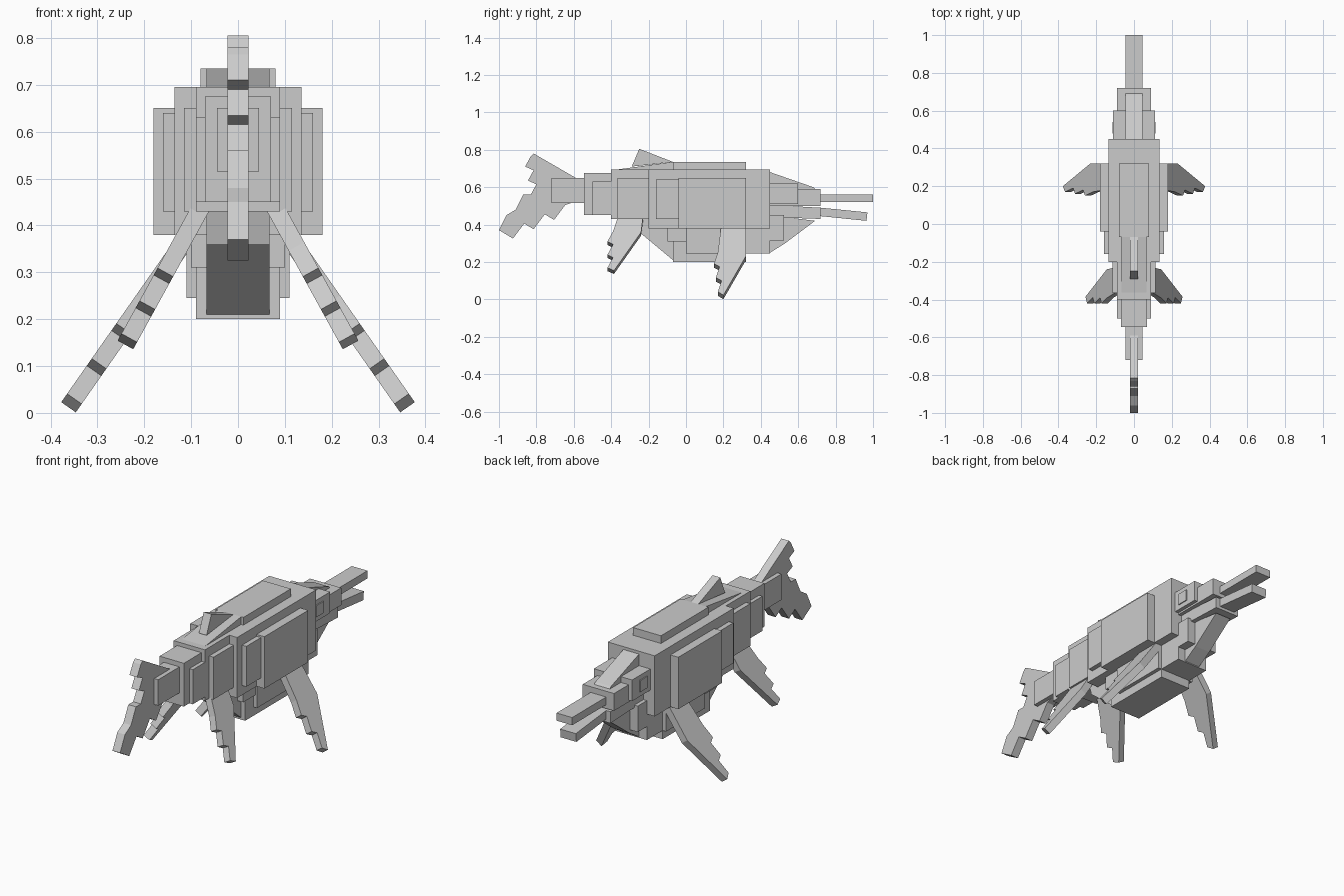
import bpy
import bmesh
from mathutils import Vector

cube = bpy.data.objects.get("Cube")
if cube:
    bpy.data.objects.remove(cube)

grey = bpy.data.materials.new("plain grey")
grey.use_nodes = True
tone = (.6, .6, .6, 1)
grey.diffuse_color = tone
grey.node_tree.nodes["Principled BSDF"].inputs["Base Color"].default_value = tone


def slab(name, outline, half, splay=0, top=0):
    """Extrude a side outline of (y, z) points along its plane normal; splay leans it outward."""
    bm = bmesh.new()
    offset = Vector((1, 0, splay)).normalized() * half
    middle = [Vector((top - splay * z, y, z)) for y, z in outline]
    near = [bm.verts.new(point - offset) for point in middle]
    far = [bm.verts.new(point + offset) for point in middle]
    bm.faces.new(near)
    bm.faces.new(far)
    for i in range(len(near)):
        bm.faces.new((near[i - 1], near[i], far[i], far[i - 1]))
    bmesh.ops.recalc_face_normals(bm, faces=bm.faces)
    mesh = bpy.data.meshes.new(name)
    bm.to_mesh(mesh)
    bm.free()
    mesh.materials.append(grey)
    part = bpy.data.objects.new(name, mesh)
    bpy.context.collection.objects.link(part)
    return part


def block(name, half, rear, front, low, high):
    """Box centred on the body's middle plane."""
    return slab(name, [(rear, low), (front, low), (front, high), (rear, high)], half)


def teeth(start, run, notch, count):
    """Stepped edge that alternates a run and a notch, ending on a run."""
    point = Vector(start)
    points = [point.copy()]
    for step in range(count):
        point += Vector(run)
        points.append(point.copy())
        point += Vector(notch)
        points.append(point.copy())
    return points[:-1]


# Landmarks along the body, from tail to snout
stem, tail, hip, rump = -.72, -.5, -.4, -.2
loin, shoulder, neck, face = -.07, .32, .45, .72

# Landmarks in height
keel, belly, waist, ridge = .2, .38, .43, .695

# Stepped trunk
block("flank", half=.18, rear=-.04, front=shoulder, low=belly, high=.65)
block("inner_flank", half=.16, rear=-.16, front=shoulder, low=waist, high=.64)
block("trunk", half=.135, rear=rump, front=neck, low=belly, high=ridge)
block("back_ridge", half=.08, rear=loin, front=shoulder, low=waist, high=.735)
block("belly", half=.09, rear=loin, front=shoulder, low=keel, high=waist)
block("belly_side", half=.11, rear=0, front=shoulder, low=.245, high=waist)
block("belly_side_rear", half=.1, rear=-.1, front=0, low=.31, high=waist)
block("chest", half=.09, rear=shoulder, front=neck, low=.245, high=waist)

# Narrowing hindquarters and tail
block("hip_side", half=.115, rear=-.365, front=rump, low=waist, high=.65)
block("hip", half=.09, rear=hip, front=rump, low=waist, high=ridge)
block("tail_base_side", half=.09, rear=tail, front=hip, low=.45, high=.63)
block("tail_base", half=.07, rear=-.545, front=hip, low=.45, high=.675)
block("tail_stem", half=.045, rear=stem, front=tail, low=.515, high=.65)

# Sloping plates on back and belly
slab("back_slope", [(hip, .66), (hip, .69), (loin, .735), (loin, .66)], half=.067)
slab("belly_slope", [(-.27, waist), (-.25, .36), (loin, .21), (loin, waist)], half=.067)
slab("dorsal_fin", [(-.25, .805), (loin, .735), (-.29, .71)], half=.022)

# Forked tail fin with stepped edges on both lobes
lower_front = teeth((-.925, .325), run=(.06, .08), notch=(.05, -.03), count=3)
lower_back = teeth((-1, .37), run=(.04, .08), notch=(.05, .03), count=2)
upper_back = teeth((-.83, .56), run=(.03, .055), notch=(-.045, .02), count=3)
upper_front = [(-.815, .78), (-.59, .65), (-.6, .52)]
slab("tail_fin", lower_back + upper_back + upper_front + lower_front[::-1], half=.022)

# Head, snout and jaw
block("skull", half=.09, rear=neck, front=face, low=.5, high=.59)
block("cheeks", half=.11, rear=neck, front=.6, low=.51, high=.62)
block("eyes", half=.115, rear=.48, front=.54, low=.535, high=.595)
slab("forehead", [(neck, .68), (.68, .6), (face, .56), (neck, .56)], half=.045)
block("snout", half=.045, rear=face, front=1, low=.52, high=.56)
slab("jaw_base", [(neck, .505), (face, .49), (face, waist), (neck, .44)], half=.07)
slab("jaw_tip", [(face, .49), (.97, .465), (.965, .42), (face, .445)], half=.045)
block("throat", half=.09, rear=neck, front=.525, low=.315, high=.45)
slab("throat_slope", [(neck, .25), (.53, .3), (.69, .42), (neck, .45)], half=.045)

# Paired flippers leaning outward, with stepped trailing edges
front_edge = teeth((.17, .03), run=(.02, .06), notch=(-.03, .015), count=3)
front_outline = front_edge + [(.19, .4), (shoulder, .4), (shoulder, .22), (.2, .012)]
rear_edge = teeth((-.42, .16), run=(.03, .055), notch=(-.03, .015), count=3)
rear_outline = rear_edge + [(-.34, .5), (-.225, .47), (-.24, .35), (-.385, .145)]
for word, side in (("left", 1), ("right", -1)):
    slab(word + "_front_flipper", front_outline, half=.019, splay=side * .7, top=side * .37)
    slab(word + "_rear_flipper", rear_outline, half=.019, splay=side * .55, top=side * .32)
